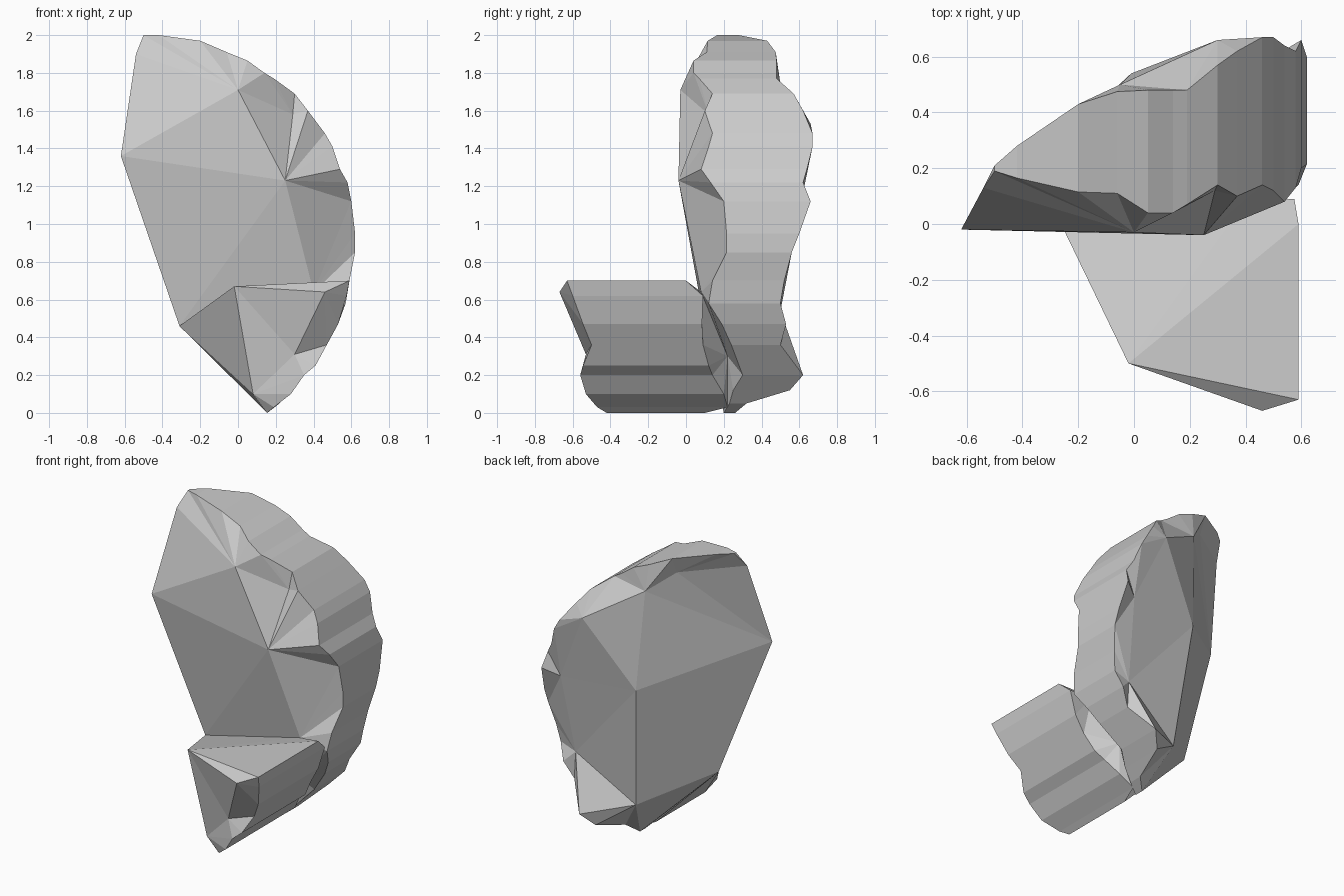
import bpy, bmesh

if "Cube" in bpy.data.objects:
    bpy.data.objects.remove(bpy.data.objects["Cube"])


def build_rock(name, wall, inner, front, back, facets):
    """Curved outer wall (x, z, y_front, y_back per row), closed on both sides
    by facets that fan from a few inner corner points."""
    bm = bmesh.new()
    v = {k: bm.verts.new(p) for k, p in inner.items()}
    f = [bm.verts.new((x, a, z)) for x, z, a, b in wall]
    r = [bm.verts.new((x, b, z)) for x, z, a, b in wall]
    n = len(wall) - 1
    v.update(f0=f[0], fn=f[n], r0=r[0], rn=r[n])

    # outer wall strip
    for i in range(n):
        bm.faces.new((f[i], f[i + 1], r[i + 1], r[i]))

    # fans from each inner corner to its stretch of the wall rim
    for rim, fans in ((f, front), (r, back)):
        start, prev = 0, None
        for key, end in fans:
            if prev:
                bm.faces.new((v[prev], v[key], rim[start]))
            for i in range(start, end):
                bm.faces.new((v[key], rim[i], rim[i + 1]))
            start, prev = end, key

    # large fracture facets between inner corners
    for names in facets.split():
        bm.faces.new([v[k] for k in names.split("-")])

    bmesh.ops.recalc_face_normals(bm, faces=bm.faces[:])
    mesh = bpy.data.meshes.new(name)
    bm.to_mesh(mesh)
    bm.free()
    obj = bpy.data.objects.new(name, mesh)
    bpy.context.collection.objects.link(obj)
    return obj


# tall upright slab
slab_wall = [
    (-.50, 2.0, .19, .21), (-.42, 2.0, .165, .28), (-.2, 1.97, .115, .43),
    (-.06, 1.91, .11, .475), (.05, 1.865, .04, .48), (.14, 1.8, .04, .48),
    (.19, 1.77, .07, .48), (.3, 1.69, .14, .57), (.37, 1.6, .10, .62),
    (.46, 1.48, .14, .67), (.5, 1.41, .12, .67), (.54, 1.29, .08, .64),
    (.58, 1.22, .13, .62), (.60, 1.12, .2, .66), (.62, .95, .215, .6),
    (.62, .85, .215, .56), (.59, .7, .14, .52), (.57, .58, .12, .5),
    (.53, .47, .19, .53), (.47, .36, .24, .5), (.35, .2, .3, .62),
    (.28, .12, .25, .55), (.22, .05, .23, .32), (.155, 0, .2, .26)]
slab_inner = {
    "P": (-.62, -.02, 1.36), "Q": (-.31, .1, .46), "S": (-.54, .13, 1.9),
    "N": (0, -.03, 1.71), "D": (.29, .12, 1.58), "H": (.25, -.04, 1.23),
    "C": (.4, .08, .64), "G": (.3, .22, .3),
    "T": (-.2, .38, 1.86), "B1": (-.01, .54, 1.085), "B2": (-.05, .5, 1.74),
    "B4": (.3, .66, 1.53), "B5": (.5, .6, 1.07), "B6": (.46, .5, .54),
    "B7": (.06, .44, .27)}
build_rock(
    "rock_slab", slab_wall, slab_inner,
    [("N", 5), ("D", 8), ("H", 13), ("C", 17), ("G", 23)],
    [("T", 2), ("B2", 6), ("B4", 10), ("B5", 15), ("B6", 20), ("B7", 23)],
    "S-P-N S-f0-N N-D-H P-N-H P-H-Q Q-H-C Q-C-G Q-G-fn Q-fn-rn Q-rn-B7 "
    "P-S-T S-r0-T S-f0-r0 P-T-B2 P-B2-B1 B2-B4-B1 B4-B5-B1 B5-B6-B1 "
    "B6-B7-B1 B7-Q-B1 Q-P-B1")

# low foot block projecting to the front
foot_wall = [
    (.59, .7, -.63, 0), (.575, .62, -.6, .09), (.53, .47, -.545, .085),
    (.47, .36, -.5, .09), (.41, .25, -.545, .12), (.35, .2, -.56, .14),
    (.28, .1, -.53, .2), (.19, .03, -.47, .22), (.155, 0, -.42, .1)]
foot_inner = {
    "A": (-.02, -.5, .67), "Q": (-.31, .1, .46), "E": (.46, -.67, .64),
    "F": (.3, -.53, .31), "L": (.08, -.44, .1), "C": (.4, .08, .64),
    "G": (.3, .22, .3)}
build_rock(
    "rock_foot", foot_wall, foot_inner,
    [("E", 3), ("F", 5), ("L", 8)], [("C", 3), ("G", 8)],
    "A-E-F A-F-L A-L-Q L-fn-Q fn-rn-Q G-rn-Q C-G-Q "
    "A-E-f0 A-f0-r0 A-r0-C A-C-Q")
